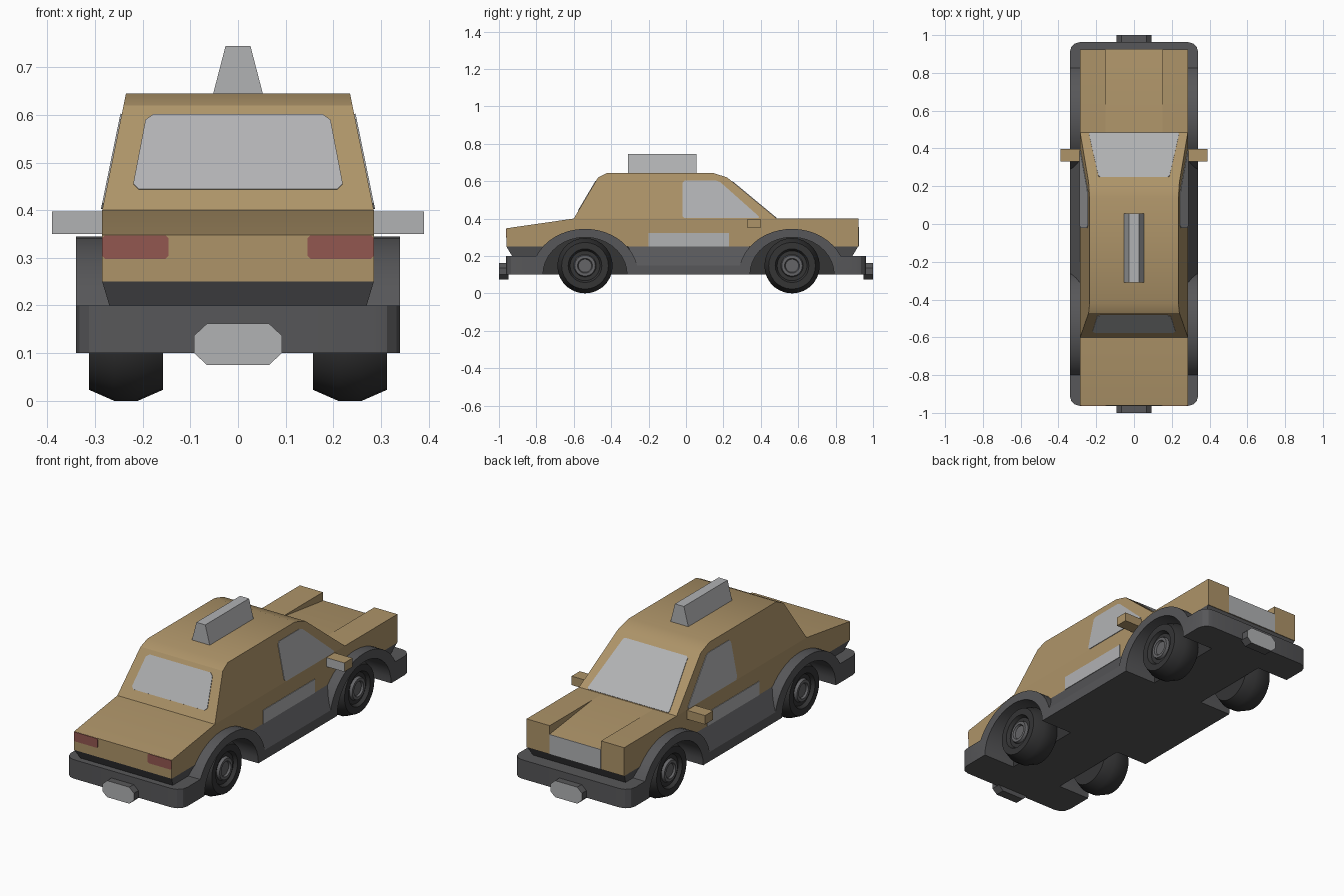
import bpy, bmesh, math
from mathutils import Vector

if "Cube" in bpy.data.objects:
    bpy.data.objects.remove(bpy.data.objects["Cube"])


def material(name, *rgb):
    m = bpy.data.materials.new(name)
    m.diffuse_color = (*rgb, 1)
    m.use_nodes = True
    m.node_tree.nodes["Principled BSDF"].inputs["Base Color"].default_value = m.diffuse_color
    return m


TAN = material("tan paint", 0.42, 0.295, 0.14)
LIGHT = material("light grey glass", 0.44, 0.445, 0.455)
TRIM = material("dark grey trim", 0.095, 0.095, 0.10)
BLACK = material("tyre black", 0.035, 0.035, 0.036)
HUB = material("hub grey", 0.13, 0.13, 0.137)
RED = material("red lamp", 0.29, 0.095, 0.08)
REAR, FRONT = -0.54, 0.567      # axle positions along y


def finish(name, bm, mats, rule=None):
    bmesh.ops.recalc_face_normals(bm, faces=bm.faces)
    bm.normal_update()
    if rule:
        for f in bm.faces:
            f.material_index = rule(f)
    me = bpy.data.meshes.new(name)
    bm.to_mesh(me)
    bm.free()
    for m in mats:
        me.materials.append(m)
    me.shade_smooth()
    me.set_sharp_from_angle(angle=math.radians(30))
    ob = bpy.data.objects.new(name, me)
    bpy.context.collection.objects.link(ob)
    return ob


def bridge(a, b):
    """Closed solid between two matching rings of points."""
    bm = bmesh.new()
    va, vb = [bm.verts.new(p) for p in a], [bm.verts.new(p) for p in b]
    bm.faces.new(va)
    bm.faces.new(vb[::-1])
    for i in range(len(a)):
        j = (i + 1) % len(a)
        bm.faces.new((va[i], vb[i], vb[j], va[j]))
    return bm


def prism(pts, x0, x1):
    """Side profile (y, z) spanned between x0 and x1, each a function of z."""
    return bridge([(x0(z), y, z) for y, z in pts], [(x1(z), y, z) for y, z in pts])


def wide(pts, w):
    return prism(pts, lambda z: -w(z), w)


def plate(name, pts, mat, cut=0.0):
    """Thin flat panel with clipped corners."""
    pts = [Vector(p) for p in pts]
    n = (pts[1] - pts[0]).cross(pts[2] - pts[0]).normalized() * 0.003
    ring = []
    for i, p in enumerate(pts):
        if cut:
            for q in (pts[i - 1], pts[(i + 1) % len(pts)]):
                ring.append(p + (q - p).normalized() * cut)
        else:
            ring.append(p)
    finish(name, bridge([p - n for p in ring], [p + n for p in ring]), [mat])


def arch(cy, a, b, t0, t1, n=18):
    return [(cy + a * math.cos(t0 + (t1 - t0) * i / n),
             0.1 + b * math.sin(t0 + (t1 - t0) * i / n)) for i in range(n + 1)]


# chassis: bumpers, wheel arches and sills as one side profile
hi, lo = math.asin(0.1 / 0.245), math.asin(0.05 / 0.245)
outline = ([(-0.963, 0.1), (-0.963, 0.2)]
           + arch(REAR, 0.285, 0.245, math.pi - hi, lo)
           + arch(FRONT, 0.285, 0.245, math.pi - lo, hi)
           + [(0.963, 0.2), (0.963, 0.1)]
           + arch(FRONT, 0.225, 0.2, 0, math.pi)
           + arch(REAR, 0.225, 0.2, 0, math.pi))
bm = wide(outline, lambda z: 0.34)
corners = [e for e in bm.edges if all(abs(v.co.y) > 0.96 for v in e.verts)
           and abs(e.verts[0].co.x - e.verts[1].co.x) < 0.01]
bmesh.ops.bevel(bm, geom=corners, offset=0.055, segments=3, profile=0.5, affect='EDGES')
finish("chassis", bm, [TRIM])

# floor between the wheels, closing the wheel wells
bm = wide([(-0.8, 0.1), (-0.8, 0.31), (0.83, 0.31), (0.83, 0.1)], lambda z: 0.153)
finish("floor_pan", bm, [TRIM, BLACK], lambda f: int(abs(f.normal.x) > 0.5))

# sloping sills and the dark band above each bumper
finish("sills", wide([(-0.262, 0.15), (0.288, 0.15), (0.34, 0.25), (-0.31, 0.25)],
                     lambda z: 0.34 - 0.55 * (z - 0.15)), [TRIM])
band = lambda z: 0.27 + 0.3 * (z - 0.2)
finish("rear_band", wide([(-0.93, 0.2), (-0.96, 0.25), (-0.74, 0.25), (-0.74, 0.2)], band), [TRIM])
finish("front_band", wide([(0.89, 0.2), (0.92, 0.25), (0.77, 0.25), (0.77, 0.2)], band), [TRIM])

# lower body: two side blocks around the wheel wells and a centre with dipped bonnet
t = math.asin(0.15 / 0.22)
side = ([(-0.96, 0.25), (-0.96, 0.348), (-0.60, 0.40), (0.923, 0.40), (0.923, 0.25)]
        + arch(FRONT, 0.25, 0.22, t, math.pi - t) + arch(REAR, 0.25, 0.22, t, math.pi - t))
for s, tag in ((1, "right"), (-1, "left")):
    finish("body_side_" + tag, prism(side, lambda z: 0.15 * s, lambda z: 0.285 * s), [TAN])
centre = [(-0.96, 0.25), (-0.96, 0.348), (-0.60, 0.40), (0.57, 0.40), (0.923, 0.355), (0.923, 0.25)]
finish("body_centre", wide(centre, lambda z: 0.15), [TAN])

# cabin
cabin_x = lambda z: 0.285 - 0.05 * (z - 0.40) / 0.245
cabin = [(-0.60, 0.40), (-0.47, 0.62), (-0.42, 0.645), (0.14, 0.645), (0.22, 0.62), (0.485, 0.40)]
finish("cabin", wide(cabin, cabin_x), [TAN])

# windows, grille
back_y = lambda z: -0.60 + (z - 0.40) * 0.13 / 0.22
wind_y = lambda z: 0.485 - (z - 0.40) * 0.265 / 0.22
plate("rear_window", [(x, back_y(z), z) for x, z in
                      ((-0.222, 0.443), (0.222, 0.443), (0.192, 0.60), (-0.192, 0.60))], LIGHT, 0.014)
plate("windscreen", [(x, wind_y(z), z) for x, z in
                     ((-0.24, 0.402), (0.24, 0.402), (0.187, 0.597), (-0.187, 0.597))], LIGHT, 0.008)
plate("grille", [(-0.15, 0.923, 0.25), (0.15, 0.923, 0.25),
                 (0.15, 0.923, 0.355), (-0.15, 0.923, 0.355)], LIGHT)

# mirrored details
for s, tag in ((1, "right"), (-1, "left")):
    plate("side_window_" + tag, [(s * cabin_x(z), y, z) for y, z in
          ((-0.02, 0.402), (-0.02, 0.602), (0.175, 0.602), (0.40, 0.402))], LIGHT, 0.012)
    plate("door_panel_" + tag, [(s * 0.285, y, z) for y, z in
          ((-0.20, 0.25), (-0.20, 0.322), (0.23, 0.322), (0.23, 0.25))], LIGHT)
    plate("tail_lamp_" + tag, [(s * x, -0.96, z) for x, z in
          ((0.146, 0.298), (0.285, 0.298), (0.285, 0.347), (0.146, 0.347))], RED, 0.006)
    # wing mirror with glass on the -y face
    bm = prism([(0.33, 0.35), (0.33, 0.397), (0.398, 0.397), (0.398, 0.35)],
               lambda z: 0.27 * s, lambda z: 0.39 * s)
    finish("wing_mirror_" + tag, bm, [TAN, LIGHT], lambda f: int(f.normal.y < -0.5))

# number plate blocks with light outer faces
octagon = [(-0.065, 0.075), (0.065, 0.075), (0.092, 0.1), (0.092, 0.137),
           (0.065, 0.162), (-0.065, 0.162), (-0.092, 0.137), (-0.092, 0.1)]
for s, tag in ((-1, "rear"), (1, "front")):
    bm = bridge([(x, s * 0.95, z) for x, z in octagon], [(x, s, z) for x, z in octagon])
    finish("plate_block_" + tag, bm, [TRIM, LIGHT], lambda f: int(f.normal.y * s > 0.9))

# roof sign
finish("roof_sign", wide([(-0.31, 0.64), (-0.31, 0.745), (0.055, 0.745), (0.055, 0.64)],
                         lambda z: 0.052 - 0.026 * (z - 0.645) / 0.1), [LIGHT])

# wheels: revolved profile (x offset, radius)
section = [(0.064, 0), (0.064, 0.035), (0.074, 0.04), (0.074, 0.055), (0.06, 0.06), (0.06, 0.08),
           (0.0775, 0.09), (0.0775, 0.125), (0.025, 0.148), (-0.025, 0.148), (-0.0775, 0.125), (-0.0775, 0)]
for s, tag in ((1, "right"), (-1, "left")):
    for cy, end in ((REAR, "rear"), (FRONT, "front")):
        bm = bmesh.new()
        vs = [bm.verts.new((s * (0.235 + x), cy, 0.148 + r)) for x, r in section]
        es = [bm.edges.new(p) for p in zip(vs, vs[1:])]
        bmesh.ops.spin(bm, geom=vs + es, cent=(0, cy, 0.148), axis=(1, 0, 0),
                       angle=math.tau, steps=28)
        bmesh.ops.remove_doubles(bm, verts=bm.verts, dist=0.0005)

        def hub(f):
            c = f.calc_center_median()
            r = max(math.hypot(v.co.y - cy, v.co.z - 0.148) for v in f.verts)
            return int(r < 0.062 and abs(c.x) > 0.28)
        finish("wheel_%s_%s" % (end, tag), bm, [BLACK, HUB], hub)
